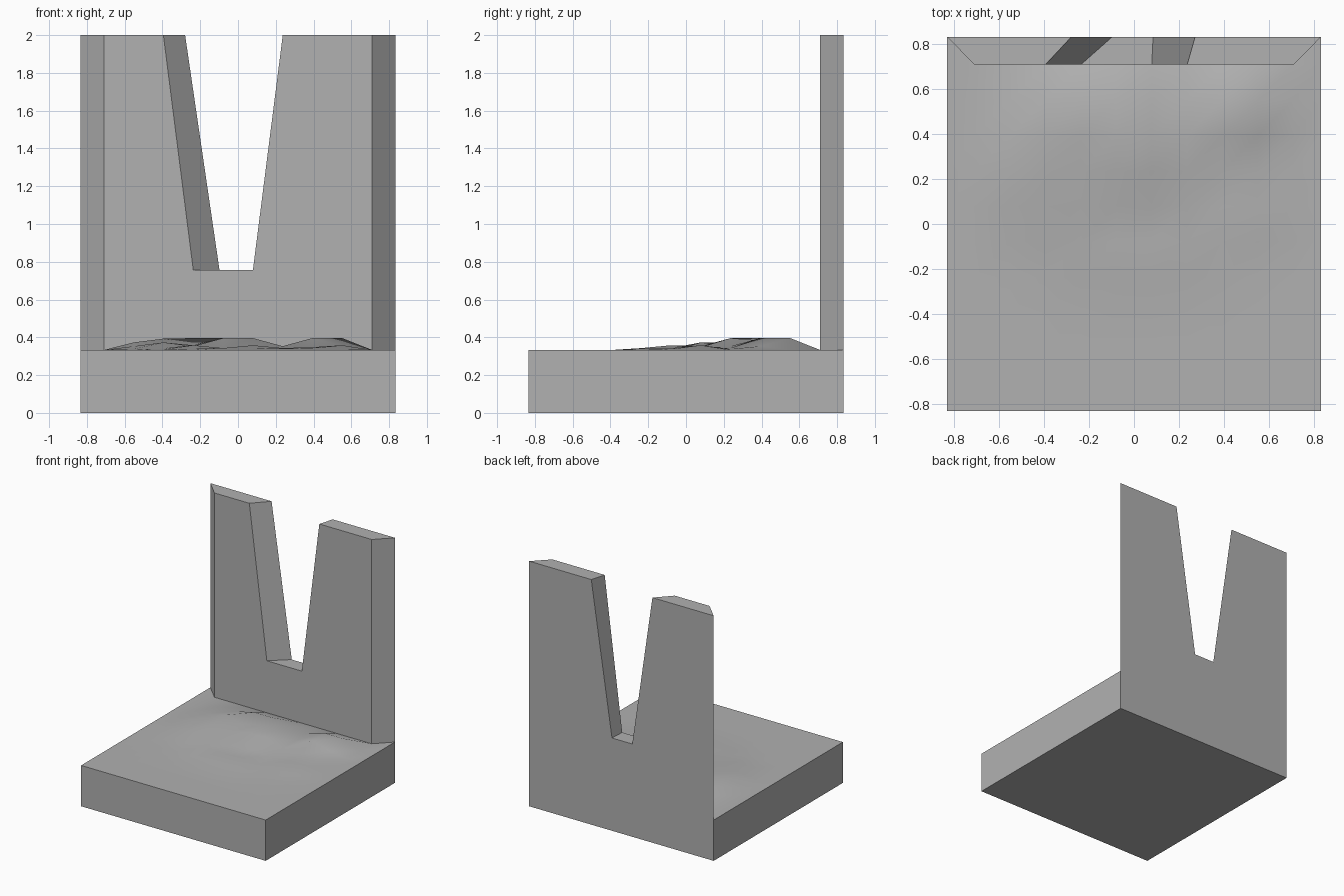
import bpy, bmesh, math

if "Cube" in bpy.data.objects:
    bpy.data.objects.remove(bpy.data.objects["Cube"])

OUT, IN, TOP, FLOOR = 0.833, 0.71, 2.0, 0.333

stone = bpy.data.materials.new("dark_grey")
stone.diffuse_color = (0.44, 0.44, 0.44, 1)
stone.use_nodes = True
stone.node_tree.nodes["Principled BSDF"].inputs["Base Color"].default_value = stone.diffuse_color


def make_object(name, bm):
    bmesh.ops.recalc_face_normals(bm, faces=bm.faces)
    mesh = bpy.data.meshes.new(name)
    bm.to_mesh(mesh)
    bm.free()
    mesh.materials.append(stone)
    obj = bpy.data.objects.new(name, mesh)
    bpy.context.collection.objects.link(obj)
    return obj


# Floor block: uneven ground on top, with a flat rim
coords = [-OUT] + [-IN + IN * 2 * i / 9 for i in range(10)] + [OUT]
bumps = {  # row index -> height in hundredths for the eight inner columns
    4: [0, 0.3, 0.8, 1, 1, 0.8, 0.3, 0],
    5: [0.5, 1, 2.5, 1, 2.5, 1, 1, 0.5],
    6: [2, 4, 2, 1, 1.5, 1, 1.5, 2.5],
    7: [4, 4, 2.5, 6.3, 6.3, 2, 1, 0.5],
    8: [3, 6, 3, 6.3, 5, 1.5, 6.3, 2],
    9: [2, 3, 6.3, 6.3, 4, 1.5, 6.3, 6.3],
}
bm = bmesh.new()
n = len(coords)
grid = []
for j, y in enumerate(coords):
    heights = [0, 0] + bumps.get(j, [0] * 8) + [0, 0]
    grid.append([bm.verts.new((x, y, FLOOR + h * 0.01)) for x, h in zip(coords, heights)])
for j in range(n - 2):
    for i in range(n - 1):
        bm.faces.new((grid[j][i], grid[j][i + 1], grid[j + 1][i + 1], grid[j + 1][i]))
# corner triangles beside the mitred wall ends
bm.faces.new((grid[-2][0], grid[-2][1], grid[-1][0]))
bm.faces.new((grid[-2][-2], grid[-2][-1], grid[-1][-1]))
# sides and underside
low = [bm.verts.new((x, y, 0)) for x, y in
       ((-OUT, -OUT), (OUT, -OUT), (OUT, OUT), (-OUT, OUT))]
rims = [grid[0], [r[-1] for r in grid], grid[-1][::-1], [r[0] for r in grid][::-1]]
for k, rim in enumerate(rims):
    bm.faces.new([low[k], low[(k + 1) % 4]] + rim[::-1])
bm.faces.new(low[::-1])
base = make_object("floor_block", bm)
bpy.context.view_layer.objects.active = base
base.select_set(True)
bpy.ops.object.shade_smooth_by_angle(angle=math.radians(60))


# Back wall: mitred ends and a tapered skewed notch
def wall_outline(half, left_top, left_low, right_low, right_top):
    return [(-half, FLOOR), (half, FLOOR), (half, TOP), (right_top, TOP),
            (right_low, 0.757), (left_low, 0.757), (left_top, TOP), (-half, TOP)]


bm = bmesh.new()
front = [bm.verts.new((x, IN, z)) for x, z in wall_outline(IN, -0.395, -0.237, 0.079, 0.237)]
back = [bm.verts.new((x, OUT, z)) for x, z in wall_outline(OUT, -0.28, -0.098, 0.085, 0.272)]
bm.faces.new(front)
bm.faces.new(back[::-1])
for i in range(1, 8):
    k = (i + 1) % 8
    bm.faces.new((front[i], back[i], back[k], front[k]))
make_object("back_wall", bm)
